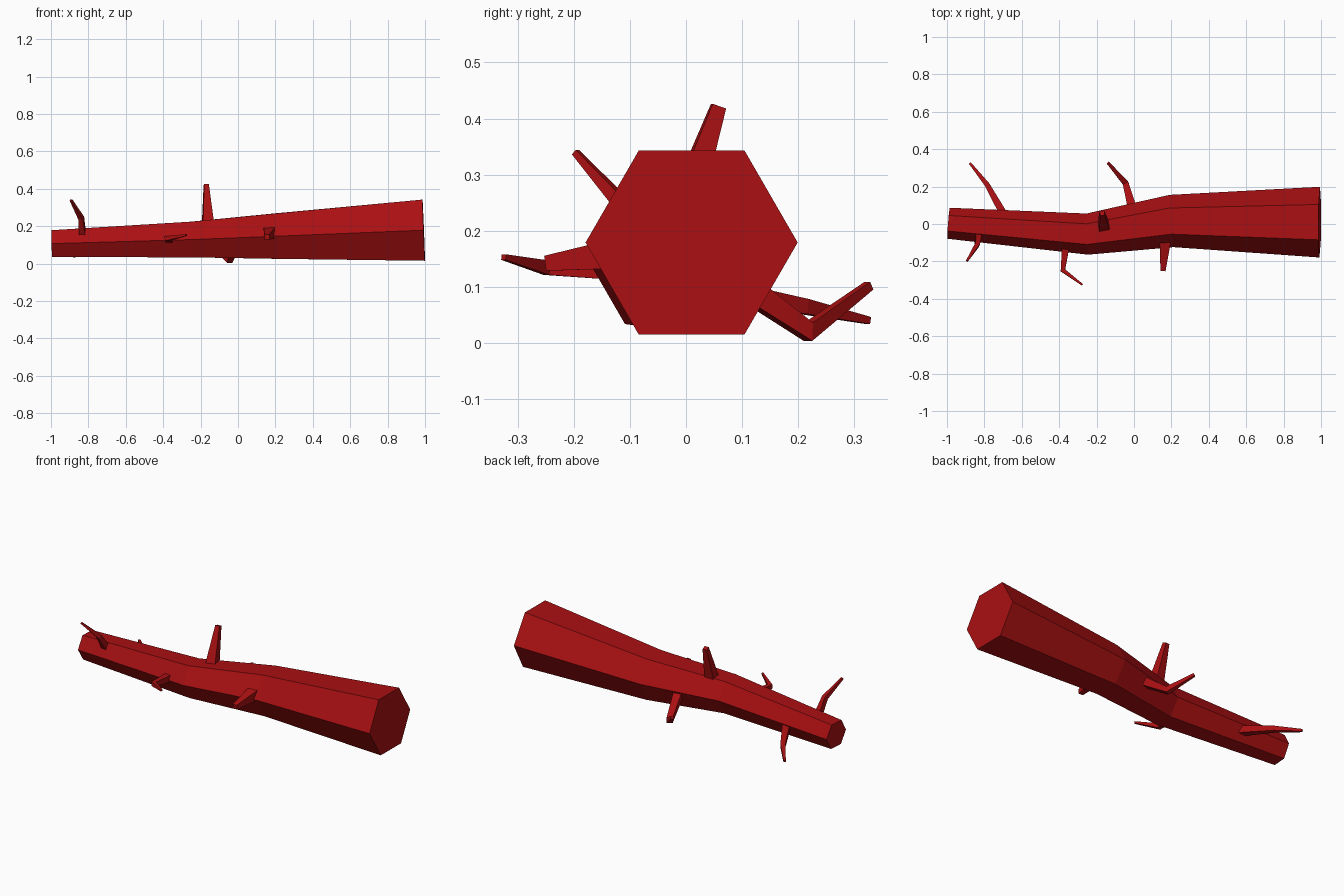
import bpy, bmesh
from math import cos, sin, pi
from mathutils import Vector

cube = bpy.data.objects.get("Cube")
if cube:
    bpy.data.objects.remove(cube)

red = bpy.data.materials.new("dark_red")
red.use_nodes = True
color = (0.4, 0.005, 0.006, 1)
red.diffuse_color = color
red.node_tree.nodes["Principled BSDF"].inputs["Base Color"].default_value = color


def sweep(name, path, radii, sides, phase=0):
    """Flat-faced tapering tube through the path points, capped at both ends."""
    pts = [Vector(p) for p in path]
    bm = bmesh.new()
    rings = []
    for i, (p, r) in enumerate(zip(pts, radii)):
        before = (p - pts[i - 1]).normalized() if i else Vector()
        after = (pts[i + 1] - p).normalized() if i + 1 < len(pts) else Vector()
        along = (before + after).normalized()
        side = along.cross(Vector((0, 0, 1))).normalized()
        up = side.cross(along)
        angles = [phase + 2 * pi * k / sides for k in range(sides)]
        rings.append([bm.verts.new(p + r * (cos(a) * side + sin(a) * up)) for a in angles])
    for low, high in zip(rings, rings[1:]):
        for k in range(sides):
            n = (k + 1) % sides
            bm.faces.new((low[k], low[n], high[n], high[k]))
    bm.faces.new(rings[0])
    bm.faces.new(rings[-1])
    bmesh.ops.recalc_face_normals(bm, faces=bm.faces)
    mesh = bpy.data.meshes.new(name)
    bm.to_mesh(mesh)
    bm.free()
    mesh.materials.append(red)
    obj = bpy.data.objects.new(name, mesh)
    bpy.context.collection.objects.link(obj)


# Bent six-sided trunk, thickening toward the left end
sweep("trunk",
      [(-0.992, 0.004, 0.107), (-0.25, -0.054, 0.129), (0.2, 0.016, 0.147), (0.993, 0.01, 0.179)],
      [0.083, 0.11, 0.14, 0.189], 6)

# Thin four-sided twigs, rooted inside the trunk
twigs = {
    "top_twig": ([(-0.16, -0.02, 0.19), (-0.17, 0.058, 0.422)], [0.044, 0.018]),
    "back_outer_twig": ([(-0.69, 0.04, 0.095), (-0.785, 0.21, 0.065), (-0.877, 0.325, 0.04)],
                        [0.03, 0.019, 0.009]),
    "back_middle_twig": ([(-0.005, 0.07, 0.125), (-0.045, 0.218, 0.02), (-0.138, 0.326, 0.102)],
                         [0.034, 0.023, 0.011]),
    "front_outer_twig": ([(-0.83, -0.045, 0.14), (-0.838, -0.11, 0.243), (-0.893, -0.197, 0.34)],
                         [0.025, 0.018, 0.008]),
    "front_middle_twig": ([(-0.365, -0.12, 0.132), (-0.38, -0.248, 0.134), (-0.276, -0.325, 0.153)],
                          [0.028, 0.018, 0.007]),
    "front_stub": ([(0.168, -0.08, 0.165), (0.155, -0.25, 0.142)], [0.044, 0.019]),
}
for name, (path, radii) in twigs.items():
    sweep(name, path, radii, 4, pi / 4)
